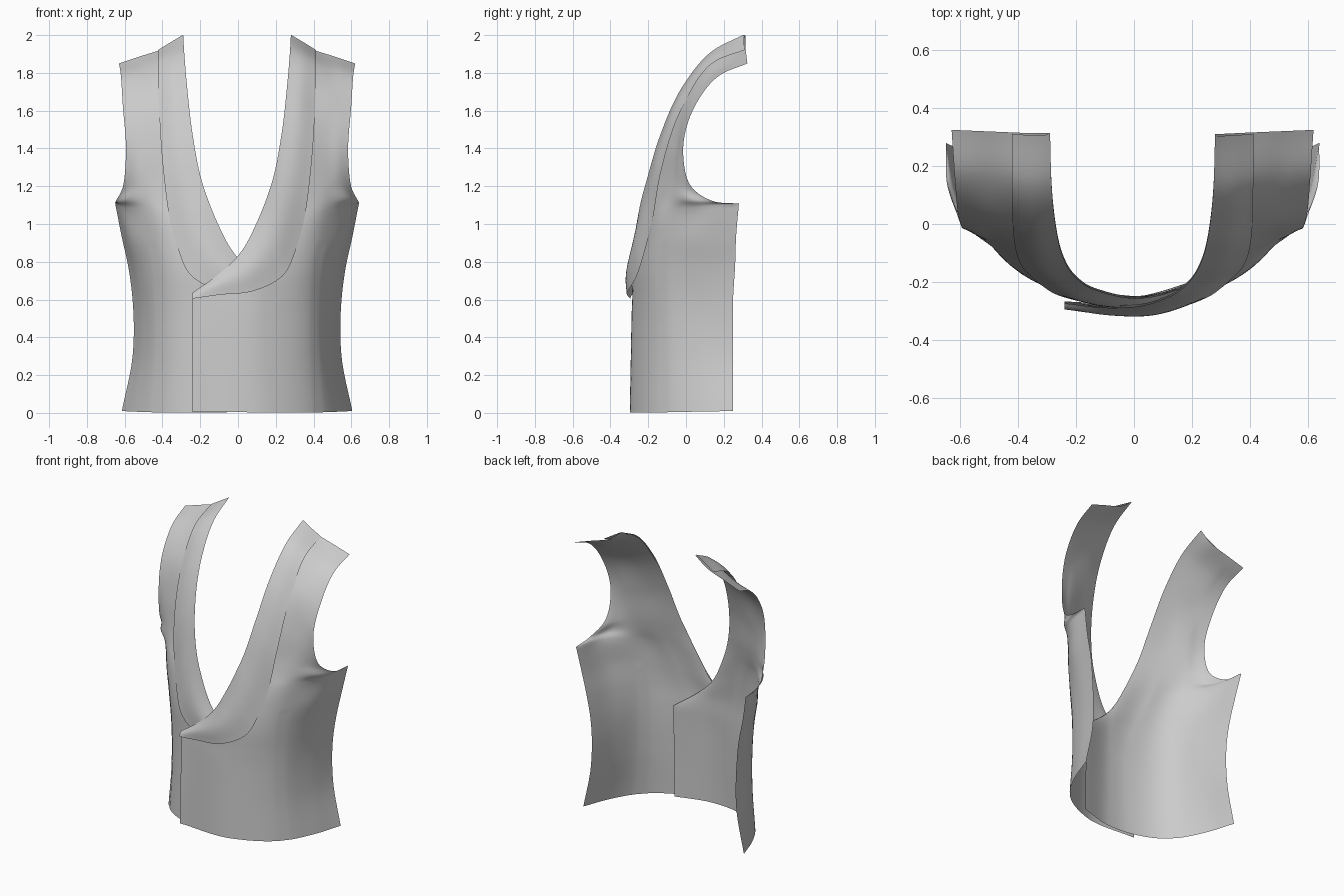
import bpy
from mathutils import Vector

if "Cube" in bpy.data.objects:
    bpy.data.objects.remove(bpy.data.objects["Cube"])

# Control columns running from hem to shoulder (wearer's overlapping side)
INNER = [(-.24, -.285, .005), (-.24, -.28, .3), (-.24, -.268, .635), (-.1, -.283, .735),
         (0, -.28, .83), (.11, -.25, 1.03), (.15, -.23, 1.13), (.18, -.205, 1.22),
         (.23, -.13, 1.47), (.26, -.01, 1.73), (.275, .14, 1.91), (.28, .31, 2.0)]
CHEST = [(.15, -.28, .003), (.14, -.275, .3), (.14, -.27, .6), (.18, -.26, .74),
         (.23, -.235, .87), (.29, -.19, 1.05), (.31, -.165, 1.13), (.33, -.14, 1.21),
         (.35, -.095, 1.43), (.37, .01, 1.69), (.38, .155, 1.86), (.38, .315, 1.93)]
DART = [(.43, -.12, .003), (.41, -.12, .3), (.41, -.125, .6), (.42, -.13, .76),
        (.44, -.12, .9), (.47, -.09, 1.07), (.475, -.082, 1.13), (.478, -.072, 1.2),
        (.475, -.05, 1.4), (.49, .03, 1.66), (.50, .165, 1.81), (.50, .32, 1.89)]
OUTER = [(.605, .25, .01), (.548, .25, .3), (.55, .25, .62), (.572, .26, .78),
         (.605, .265, .93), (.64, .28, 1.108), (.636, .14, 1.122), (.600, .03, 1.195),
         (.583, -.015, 1.37), (.60, .05, 1.63), (.61, .175, 1.785), (.62, .325, 1.85)]
SIDE_BULGE = [.02, .02, .02, .03, .04, .045, .035, .01, .005, 0, 0, 0]
# Outer edge of the folded collar, from the front corner to the shoulder
SEAM = [(-.24, -.295, .605), (-.1, -.312, .625), (.08, -.308, .645), (.25, -.255, .74),
        (.305, -.218, .86), (.345, -.182, 1.0), (.385, -.132, 1.28), (.408, -.018, 1.62),
        (.412, .145, 1.855), (.412, .312, 1.922)]
ROLL = [.004, .012, .02, .02, .017, .015, .013, .012, .008, .002]


def spline(points, knots, t, corner=None):
    """Cubic interpolation with an optional sharp corner point."""
    n = len(points)
    i = max(k for k in range(n - 1) if knots[k] <= t or k == 0)
    h = knots[i + 1] - knots[i]
    s = (t - knots[i]) / h

    def chord(k):
        return (points[k + 1] - points[k]) / (knots[k + 1] - knots[k])

    def slope(k):
        if k in (0, n - 1, corner):
            return chord(i)
        a, b = knots[k] - knots[k - 1], knots[k + 1] - knots[k]
        return (chord(k - 1) * b + chord(k) * a) / (a + b)
    return (points[i] * ((1 + 2 * s) * (1 - s) ** 2) + slope(i) * (s * (1 - s) ** 2 * h)
            + points[i + 1] * (s * s * (3 - 2 * s)) + slope(i + 1) * (s * s * (s - 1) * h))


def along(column, level, corner):
    """Point on a column at a fractional level, spaced by chord length."""
    knots = [0]
    for a, b in zip(column, column[1:]):
        knots.append(knots[-1] + (b - a).length)
    i = min(int(level), len(column) - 2)
    return spline(column, knots, knots[i] + (knots[i + 1] - knots[i]) * (level - i), corner)


def loft(name, columns, knots, corners, rows, cols, under, dart=None):
    """Sheet through the columns; under=True gives the mirrored lower layer."""
    levels = len(columns[0])
    verts = []
    for r in range(rows + 1):
        t = r * (levels - 1) / rows
        keys = [along(c, t, k) for c, k in zip(columns, corners)]
        for c in range(cols + 1):
            p = spline(keys, knots, c / cols)
            if c == dart and t < 4:
                p.y += .004
            if under:
                s = min(max((.38 - p.x) / .38, 0), 1)
                p.y += .03 * s * s * (3 - 2 * s) + .05 * (max(-p.x, 0) / .24) ** 1.5
                p.x = -p.x - .01
            verts.append(p)
    w = cols + 1
    faces = []
    for r in range(rows):
        for c in range(cols):
            f = (r * w + c, r * w + c + 1, r * w + w + c + 1, r * w + w + c)
            faces.append(f[::-1] if under else f)
    mesh = bpy.data.meshes.new(name)
    mesh.from_pydata(verts, [], faces)
    mesh.shade_smooth()
    obj = bpy.data.objects.new(name, mesh)
    bpy.context.collection.objects.link(obj)


inner, chest, dart, outer, edge = [[Vector(p) for p in c]
                                   for c in (INNER, CHEST, DART, OUTER, SEAM)]
side = [(a + b) / 2 + Vector((.9, -.4, 0)) * k for a, b, k in zip(dart, outer, SIDE_BULGE)]

# Collar columns: neck fold, rolled middle, free edge
neck = [p + Vector((0, -.006, .002)) for p in inner[2:]]
roll = [(a + b) / 2 + Vector((0, -k, k * .3)) for a, b, k in zip(neck, edge, ROLL)]

for label, under in (("left", False), ("right", True)):
    # Front panel with waist dart
    loft("front_panel_" + label, [inner, chest, dart, side, outer], [0, .36, .65, .83, 1],
         [2, None, None, None, 5], 88, 40, under, 26)
    # Shawl collar lying over the panel
    loft("collar_" + label, [neck, roll, edge], [0, .5, 1], [None] * 3, 72, 12, under)
